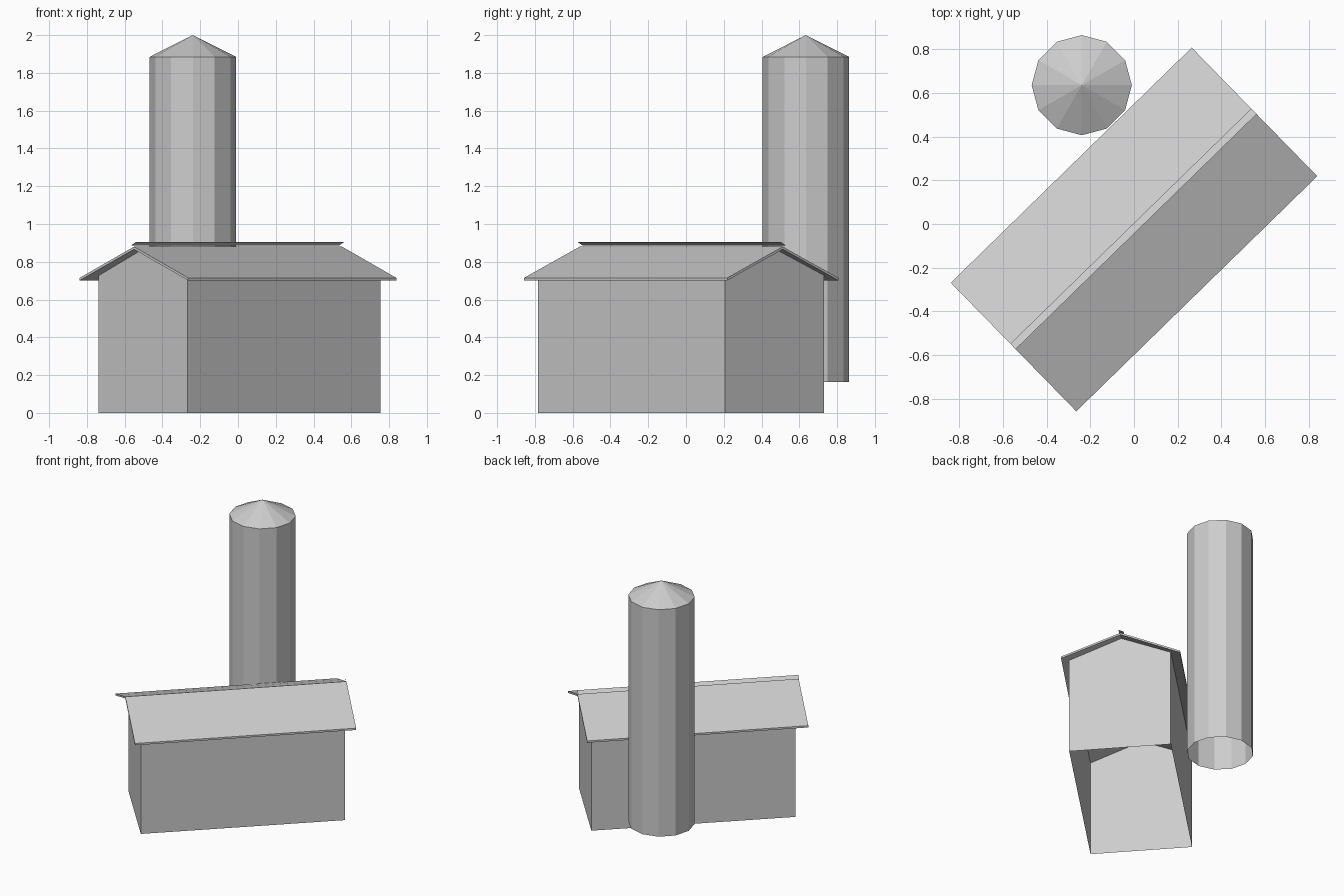
import bpy, bmesh, math
from mathutils import Matrix, Vector

cube = bpy.data.objects.get("Cube")
if cube:
    bpy.data.objects.remove(cube, do_unlink=True)

grey = bpy.data.materials.new("light_grey")
grey.use_nodes = True
GREY = (0.61, 0.61, 0.61, 1)
grey.diffuse_color = GREY
grey.node_tree.nodes["Principled BSDF"].inputs["Base Color"].default_value = GREY


def finish(name, bm, matrix=Matrix()):
    """Turn a bmesh into a flat-shaded grey object."""
    mesh = bpy.data.meshes.new(name)
    bm.to_mesh(mesh)
    bm.free()
    mesh.materials.append(grey)
    obj = bpy.data.objects.new(name, mesh)
    obj.matrix_world = matrix
    bpy.context.collection.objects.link(obj)
    return obj


def strip_between(bm, near, far, closed=True):
    """Bridge two matching rows of vertices with quads."""
    n = len(near)
    for i in range(n if closed else n - 1):
        j = (i + 1) % n
        bm.faces.new((near[i], near[j], far[j], far[i]))


# Barn frame: local x runs along the ridge, local y across it
barn = Matrix.Translation((0, -0.025, 0)) @ Matrix.Rotation(math.radians(44.3), 4, "Z")
HALF_LENGTH, HALF_WIDTH = 0.77, 0.411
RIDGE, EAVE, THICK = 0.88, 0.715, 0.014

# Roof: a thin chevron drawn out along the ridge
profile = [(-HALF_WIDTH, EAVE), (0, RIDGE), (HALF_WIDTH, EAVE),
           (HALF_WIDTH, EAVE - THICK), (0, RIDGE - THICK), (-HALF_WIDTH, EAVE - THICK)]
bm = bmesh.new()
ends = [[bm.verts.new((x, y, z)) for y, z in profile] for x in (-HALF_LENGTH, HALF_LENGTH)]
strip_between(bm, *ends)
for v in ends:
    bm.faces.new((v[0], v[1], v[4], v[5]))
    bm.faces.new((v[1], v[2], v[3], v[4]))
bmesh.ops.recalc_face_normals(bm, faces=bm.faces)
finish("barn_roof", bm, barn)

# Ridge strip: narrow tilted plate just above the ridge
bm = bmesh.new()
rows = [[bm.verts.new((x, y, z)) for y, z in ((-0.014, 0.904), (0.021, 0.887))]
        for x in (-HALF_LENGTH, HALF_LENGTH)]
strip_between(bm, rows[1], rows[0], closed=False)
bm.normal_update()
if bm.faces[:][0].normal.z < 0:
    bmesh.ops.reverse_faces(bm, faces=bm.faces)
finish("ridge_strip", bm, barn)

# Walls: open-bottomed shell with a pointed gable at each end
west, south = Vector((-0.738, -0.259)), Vector((-0.267, -0.783))
east, north = Vector((0.754, 0.206)), Vector((0.283, 0.73))
WALL_TOP, GABLE_TOP = 0.731, 0.869
bm = bmesh.new()
gables = []
for a, b in ((west, south), (north, east)):
    outline = [(a, 0), (a, WALL_TOP), ((a + b) / 2, GABLE_TOP), (b, WALL_TOP), (b, 0)]
    gables.append([bm.verts.new((p.x, p.y, z)) for p, z in outline])
    bm.faces.new(gables[-1])
first, second = gables
for i in (0, 3):
    bm.faces.new((first[i], first[i + 1], second[i + 1], second[i]))
bm.normal_update()
for f in bm.faces:
    if f.normal.dot(f.calc_center_median() * Vector((1, 1, 0))) < 0:
        f.normal_flip()
finish("barn_walls", bm)

# Silo: twelve-sided open tube with a low cone on top
SIDES, RADIUS = 12, 0.229
BASE, RIM, TIP = 0.164, 1.885, 2.0
silo = Matrix.Translation((-0.239, 0.635, 0))
for name, low, high, top_radius in (("silo_body", BASE, RIM, RADIUS),
                                    ("silo_roof", RIM, TIP, 0)):
    bm = bmesh.new()
    bmesh.ops.create_cone(bm, cap_ends=False, segments=SIDES, radius1=RADIUS,
                          radius2=top_radius, depth=high - low,
                          matrix=Matrix.Translation((0, 0, (low + high) / 2)))
    bmesh.ops.remove_doubles(bm, verts=bm.verts, dist=0.0001)
    bm.normal_update()
    for f in bm.faces:
        if f.normal.dot(f.calc_center_median() * Vector((1, 1, 0))) < 0:
            f.normal_flip()
    finish(name, bm, silo)
